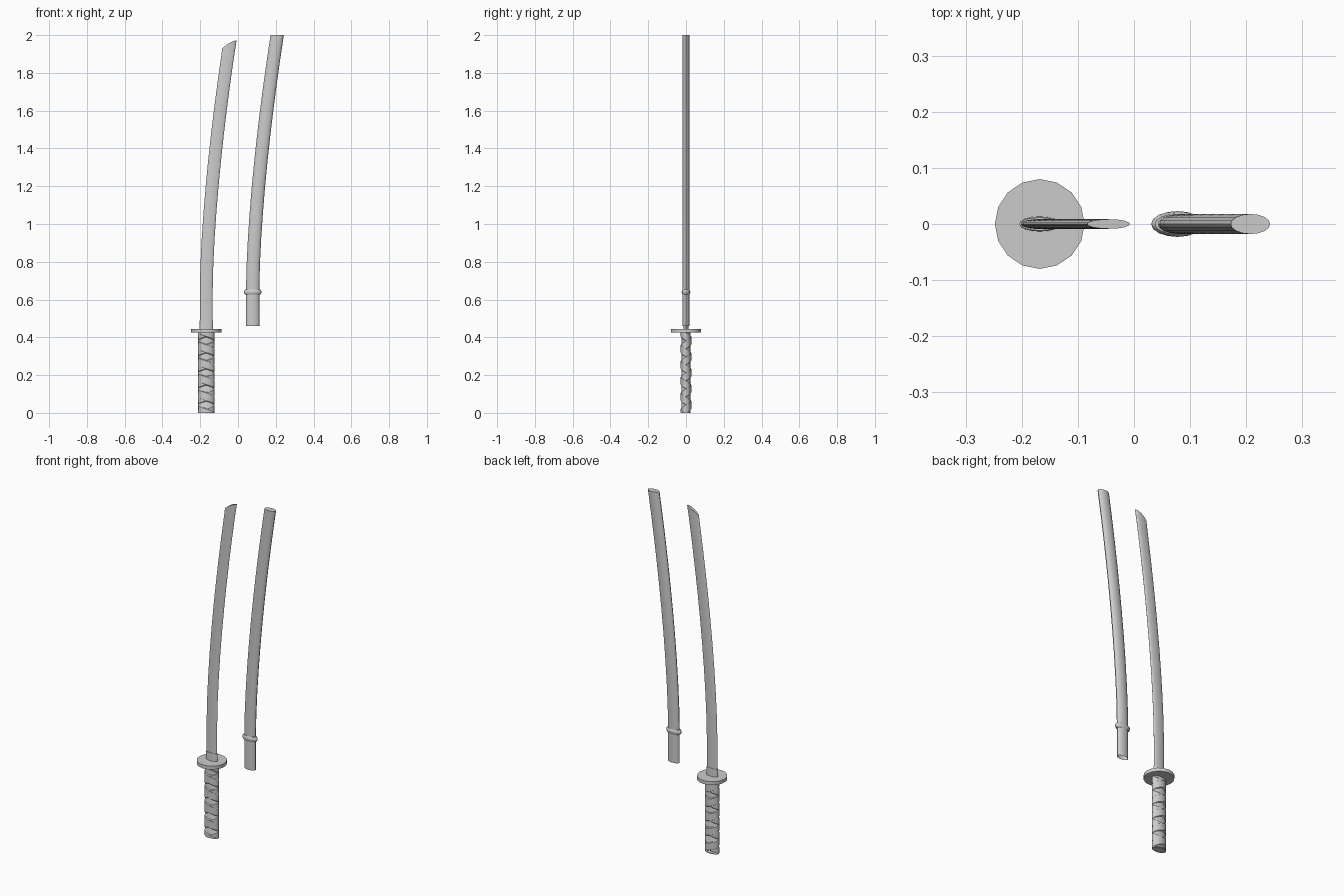
import bpy, bmesh, math

if "Cube" in bpy.data.objects:
    bpy.data.objects.remove(bpy.data.objects["Cube"])

SWORD_X, SHEATH_X = -0.168, 0.0775
SIDES = 16


def finish(name, bm, angle=35):
    bmesh.ops.recalc_face_normals(bm, faces=bm.faces)
    me = bpy.data.meshes.new(name)
    bm.to_mesh(me)
    bm.free()
    ob = bpy.data.objects.new(name, me)
    bpy.context.collection.objects.link(ob)
    bpy.ops.object.select_all(action='DESELECT')
    ob.select_set(True)
    bpy.context.view_layer.objects.active = ob
    bpy.ops.object.shade_smooth_by_angle(angle=math.radians(angle))
    return ob


def bend(z):
    """Sideways drift shared by the blade and scabbard."""
    return 0.13 * (max(0, z - 0.65) / 1.35) ** 1.6


def skin(bm, rings, closed=False):
    n, m = len(rings), len(rings[0])
    for i in range(n if closed else n - 1):
        a, b = rings[i], rings[(i + 1) % n]
        for j in range(m):
            k = (j + 1) % m
            bm.faces.new((a[j], a[k], b[k], b[j]))


def loft(name, cx, stations, bottom=True, top=True, loop=False, sides=SIDES):
    """Skin ellipses given as (z, half x, half y, tilt)."""
    bm = bmesh.new()
    rings = []
    for z, rx, ry, tilt in stations:
        ring = []
        for j in range(sides):
            a = 2 * math.pi * j / sides
            xl, y = rx * math.cos(a), ry * math.sin(a)
            zz = z + tilt * xl + (0.008 * math.sin(a) ** 2 if tilt else 0)
            ring.append(bm.verts.new((cx + bend(zz) + xl, y, zz)))
        rings.append(ring)
    skin(bm, rings, loop)
    if bottom and not loop:
        bm.faces.new(rings[0])
    if top and not loop:
        bm.faces.new(rings[-1])
    return finish(name, bm)


def wrap_band(name, direction, lift_phase):
    """Cord band wound around the grip, with bevelled edges."""
    bm = bmesh.new()
    pitch, height = 0.085, 0.428
    profile = ((-0.026, -0.002), (-0.020, 1), (0.020, 1), (0.026, -0.002))
    rings = []
    steps = 24
    for i in range(-steps, int(steps * (height / pitch + 1)) + 1):
        t = 2 * math.pi * i / steps
        a = -math.pi / 2 + direction * t
        # bands pass over one another at the front and back
        lift = 0.0025 + 0.003 * abs(math.sin(a)) ** 2 * (1 if math.sin(a) * lift_phase > 0 else 0.5)
        ring = []
        for dz, e in profile:
            off = lift if e == 1 else e
            z = min(max(pitch * i / steps + dz, 0.003), height)
            ring.append(bm.verts.new((SWORD_X + (0.040 + min(off, 0.003)) * math.cos(a),
                                      (0.0225 + off) * math.sin(a), z)))
        rings.append(ring)
    skin(bm, rings)
    bmesh.ops.remove_doubles(bm, verts=bm.verts, dist=0.00001)
    return finish(name, bm, 25)


# Sword: grip, cord wrap, guard, collar and blade
loft("grip_core", SWORD_X, [(0, 0.0425, 0.024, 0), (0.012, 0.0425, 0.024, 0),
                            (0.014, 0.041, 0.023, 0), (0.43, 0.041, 0.023, 0)], sides=24)
wrap_band("grip_wrap_right", 1, 1)
wrap_band("grip_wrap_left", -1, -1)
loft("guard", SWORD_X, [(0.425, 0.08, 0.08, 0), (0.445, 0.08, 0.08, 0)])
loft("blade_collar", SWORD_X, [(0.44, 0.0365, 0.0135, 0), (0.49, 0.0365, 0.0115, 0)])
levels = [0.44, 0.65] + [0.65 + 1.23 * i / 9 for i in range(1, 10)]
loft("blade", SWORD_X, [(z, 0.034, 0.009, 0) for z in levels] + [(1.951, 0.035, 0.0085, 0.62)])

# Scabbard: open at the mouth, closed at the far end
levels = [0.46, 0.65] + [0.65 + 1.35 * i / 10 for i in range(1, 11)]
loft("scabbard", SHEATH_X, [(z, 0.0352, 0.0178, 0) for z in levels], bottom=False)
ring = []
for i in range(10):
    a = 2 * math.pi * i / 10
    ring.append((0.64 + 0.014 * math.sin(a), 0.037 + 0.010 * math.cos(a),
                 0.016 + 0.007 * math.cos(a), 0))
loft("scabbard_ring", SHEATH_X, ring, loop=True)
